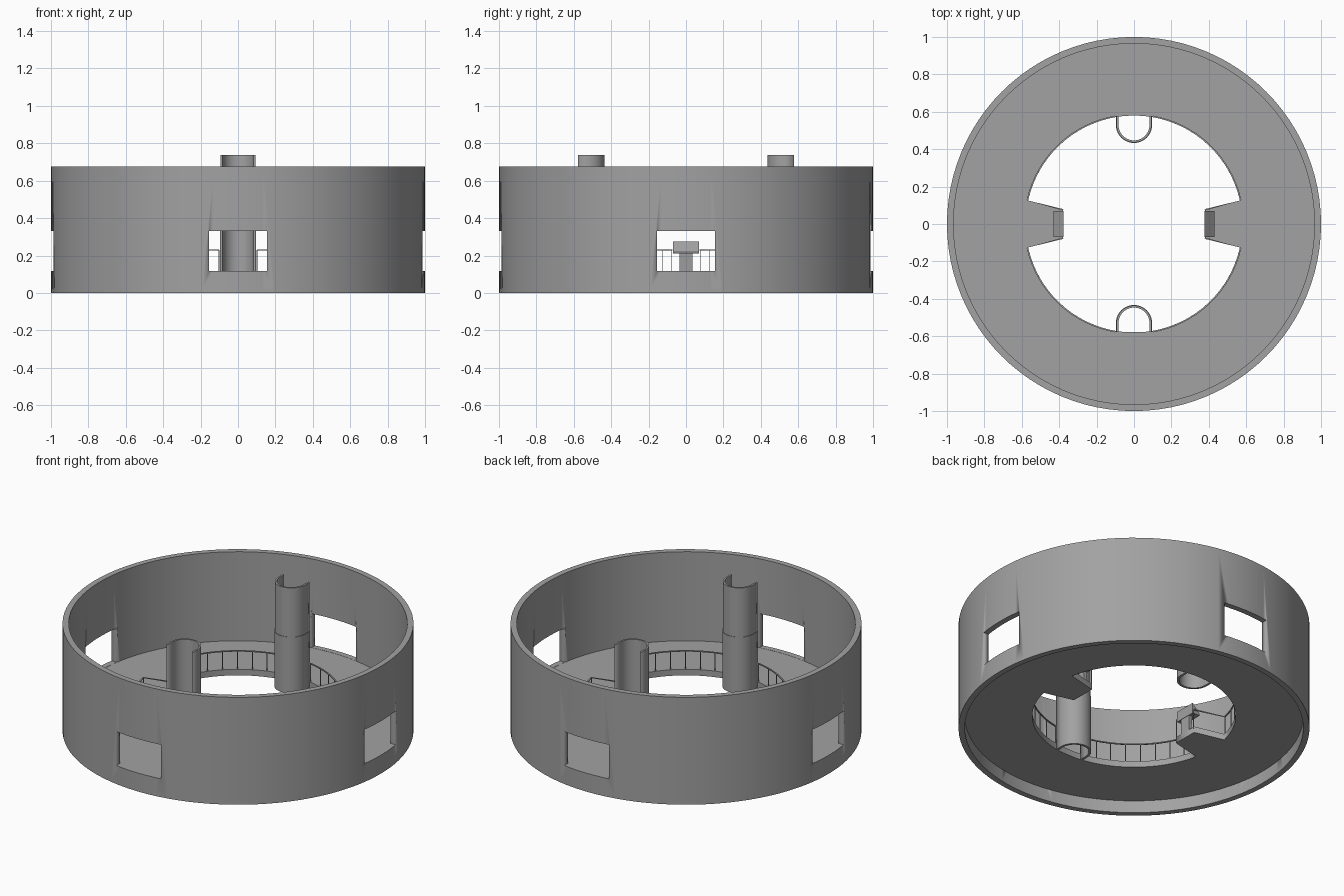
import bpy, bmesh
from math import sin, cos, pi, radians

cube = bpy.data.objects.get("Cube")
if cube:
    bpy.data.objects.remove(cube, do_unlink=True)

grey = bpy.data.materials.new("plain grey")
grey.use_nodes = True
colour = (0.36, 0.36, 0.36, 1)
grey.diffuse_color = colour
grey.node_tree.nodes["Principled BSDF"].inputs["Base Color"].default_value = colour

FLOOR_LOW, FLOOR_TOP, RAIL_TOP, WALL_TOP = 0.077, 0.115, 0.232, 0.675
HOLE = 0.58


def finish(name, bm):
    bmesh.ops.remove_doubles(bm, verts=bm.verts, dist=0.0001)
    bmesh.ops.recalc_face_normals(bm, faces=bm.faces)
    mesh = bpy.data.meshes.new(name)
    bm.to_mesh(mesh)
    bm.free()
    mesh.materials.append(grey)
    obj = bpy.data.objects.new(name, mesh)
    bpy.context.collection.objects.link(obj)
    return obj


def prism(name, loops, low, high):
    """Extrude flat outlines (later ones are holes) between two heights."""
    curve = bpy.data.curves.new(name, 'CURVE')
    curve.dimensions = '2D'
    curve.fill_mode = 'BOTH'
    curve.extrude = (high - low) / 2
    for loop in loops:
        spline = curve.splines.new('POLY')
        spline.points.add(len(loop) - 1)
        for point, (x, y) in zip(spline.points, loop):
            point.co = (x, y, 0, 1)
        spline.use_cyclic_u = True
    temp = bpy.data.objects.new(name + " outline", curve)
    bpy.context.collection.objects.link(temp)
    deps = bpy.context.evaluated_depsgraph_get()
    mesh = bpy.data.meshes.new_from_object(temp.evaluated_get(deps))
    bm = bmesh.new()
    bm.from_mesh(mesh)
    bmesh.ops.translate(bm, verts=bm.verts, vec=(0, 0, (low + high) / 2))
    bpy.data.objects.remove(temp, do_unlink=True)
    bpy.data.curves.remove(curve)
    bpy.data.meshes.remove(mesh)
    return finish(name, bm)


def box(name, x, y, z):
    """Box from three (low, high) ranges."""
    return prism(name, [[(x[0], y[0]), (x[1], y[0]), (x[1], y[1]), (x[0], y[1])]], *z)


def circle(radius, count=96):
    return [(radius * cos(2 * pi * i / count), radius * sin(2 * pi * i / count))
            for i in range(count)]


def quarter(offset=0.0, start=90):
    """One quarter of the opening: arc, then the side of the tab."""
    r = HOLE + offset
    arc = [start + (12.5 - start) * i / 16 for i in range(17)]
    points = [(r * cos(radians(a)), r * sin(radians(a))) for a in arc]
    return points + [(0.38, 0.08 - offset)]


def flip(points, sx, sy):
    return [(x * sx, y * sy) for x, y in points]


# Outer wall with four window openings
wall = prism("outer_wall", [circle(1.0), circle(0.965)], 0, WALL_TOP)
for name, x, y in (("window_cutter_x", 1.3, 0.155), ("window_cutter_y", 0.155, 1.3)):
    cutter = box(name, (-x, x), (-y, y), (FLOOR_TOP + 0.001, 0.33))
    cutter.hide_render = True
    mod = wall.modifiers.new(name, 'BOOLEAN')
    mod.operation = 'DIFFERENCE'
    mod.solver = 'EXACT'
    mod.object = cutter
    bpy.context.view_layer.update()
    deps = bpy.context.evaluated_depsgraph_get()
    cut = bpy.data.meshes.new_from_object(wall.evaluated_get(deps))
    wall.modifiers.clear()
    wall.data = cut
    bpy.data.objects.remove(cutter, do_unlink=True)

# Raised floor with a round opening and two tabs
q = quarter()
opening = (q + flip(q, 1, -1)[::-1][:-1] + flip(q, -1, -1)[1:]
           + flip(q, -1, 1)[::-1][:-1])
prism("floor", [circle(0.97), opening], FLOOR_LOW, FLOOR_TOP)

# Fine open rail around the opening, in four mirrored pieces
for sx in (1, -1):
    for sy in (1, -1):
        side = ("left" if sx > 0 else "right") + ("_back" if sy > 0 else "_front")
        inner, outer = quarter(0, 80), quarter(0.008, 80)
        prism("rail_" + side, [flip(inner + outer[::-1], sx, sy)],
              RAIL_TOP - 0.006, RAIL_TOP)
        for i, (px, py) in enumerate(flip(quarter(0.004, 80), sx, sy)):
            if i % 2 == 0 or i == 17:
                box("rail_post_" + side, (px - 0.002, px + 0.002),
                    (py - 0.002, py + 0.002), (FLOOR_TOP - 0.01, RAIL_TOP - 0.003))


# Channels with a rounded inner side, open toward the wall
def channel(half, wall_width):
    def path(r):
        bend = [(r * cos(pi * i / 20), 0.53 - r * sin(pi * i / 20)) for i in range(21)]
        return [(r, 0.578)] + bend + [(-r, 0.578)]
    return path(half) + path(half - wall_width)[::-1]


for sy, side in ((1, "back"), (-1, "front")):
    prism(side + "_channel", [flip(channel(0.094, 0.011), 1, sy)], FLOOR_LOW, 0.738)
    prism(side + "_channel_sleeve", [flip(channel(0.097, 0.011), 1, sy)], FLOOR_LOW, 0.43)


# Snap latches on the tabs: slim stem and wedge head
def latch_part(name, profile, half, side):
    bm = bmesh.new()
    face = bm.faces.new([bm.verts.new((x * side, -half, z)) for x, z in profile])
    sweep = bmesh.ops.extrude_face_region(bm, geom=[face])["geom"]
    verts = [v for v in sweep if isinstance(v, bmesh.types.BMVert)]
    bmesh.ops.translate(bm, verts=verts, vec=(0, 2 * half, 0))
    finish(name, bm)


for sx, side in ((1, "left"), (-1, "right")):
    latch_part(side + "_latch_stem",
               [(0.38, 0.1), (0.395, 0.1), (0.405, 0.215), (0.38, 0.215)], 0.035, sx)
    latch_part(side + "_latch_head",
               [(0.378, 0.21), (0.43, 0.21), (0.43, 0.22), (0.378, 0.275)], 0.07, sx)
